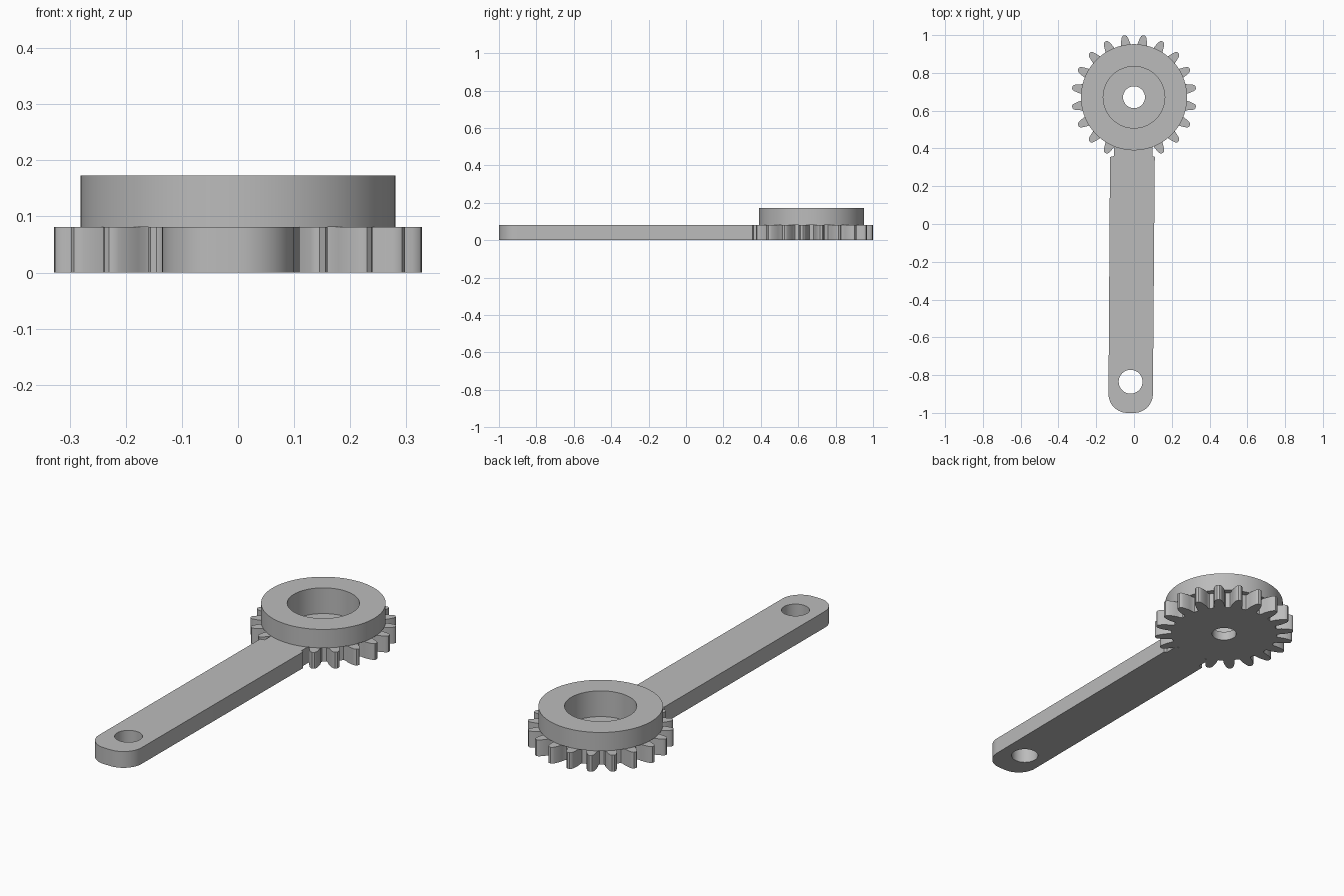
import bpy, bmesh
from math import cos, sin, pi, radians, atan2

if "Cube" in bpy.data.objects:
    bpy.data.objects.remove(bpy.data.objects["Cube"])

GEAR_Y = 0.671
PLATE = 0.081
TOP = 0.173
FLOOR = 0.045
TEETH = 20

grey = bpy.data.materials.new("plain_grey")
grey.use_nodes = True
colour = (0.5, 0.5, 0.5, 1)
grey.diffuse_color = colour
grey.node_tree.nodes["Principled BSDF"].inputs["Base Color"].default_value = colour


def prism(name, outline, z0, z1):
    """Extrude a counter-clockwise outline between two heights."""
    bm = bmesh.new()
    face = bm.faces.new([bm.verts.new((x, y, z0)) for x, y in outline])
    ext = bmesh.ops.extrude_face_region(bm, geom=[face], use_keep_orig=True)
    verts = [v for v in ext["geom"] if isinstance(v, bmesh.types.BMVert)]
    bmesh.ops.translate(bm, verts=verts, vec=(0, 0, z1 - z0))
    bmesh.ops.recalc_face_normals(bm, faces=bm.faces)
    mesh = bpy.data.meshes.new(name)
    bm.to_mesh(mesh)
    bm.free()
    mesh.materials.append(grey)
    obj = bpy.data.objects.new(name, mesh)
    bpy.context.collection.objects.link(obj)
    return obj


def arc(cx, cy, r, start, end, n):
    angles = [radians(start + (end - start) * i / n) for i in range(n + 1)]
    return [(cx + r * cos(a), cy + r * sin(a)) for a in angles]


def circle(cx, cy, r, n=64):
    return arc(cx, cy, r, 0, 360, n)[:-1]


def select_only(obj):
    bpy.ops.object.select_all(action='DESELECT')
    obj.select_set(True)
    bpy.context.view_layer.objects.active = obj


def cut(obj, outline, z0, z1):
    """Cut a prism-shaped hole out of an object."""
    cutter = prism("hole_cutter", outline, z0, z1)
    cutter.hide_render = True
    mod = obj.modifiers.new("hole", 'BOOLEAN')
    mod.operation = 'DIFFERENCE'
    mod.solver = 'EXACT'
    mod.object = cutter
    select_only(obj)
    bpy.ops.object.modifier_apply(modifier=mod.name)
    bpy.data.objects.remove(cutter)


# Gear: rounded teeth on a body that is narrower than the ring above
flank = [(0.253, 0.030), (0.262, 0.026), (0.280, 0.026), (0.300, 0.022),
         (0.318, 0.017), (0.327, 0.012), (0.331, 0.006)]
tooth = [(r, -w) for r, w in flank] + [(r, w) for r, w in reversed(flank)]
gear_outline = []
for i in range(TEETH):
    a = 2 * pi * (i + 0.5) / TEETH
    for r, w in tooth:
        t = a + atan2(w, r)
        gear_outline.append((r * cos(t), GEAR_Y + r * sin(t)))
gear = prism("gear", gear_outline, 0, PLATE)
cut(gear, circle(0, GEAR_Y, 0.058), -0.1, 0.3)
cut(gear, circle(0, GEAR_Y, 0.163), FLOOR, 0.3)

# Raised ring on the gear
ring = prism("raised_ring", circle(0, GEAR_Y, 0.281, 96), PLATE, TOP)
cut(ring, circle(0, GEAR_Y, 0.163), 0, 0.3)

# Arm: slightly tilted bar with a rounded end and a narrow neck at the gear
arm_outline = (arc(-0.035, -0.900, 0.100, 180, 270, 12)
               + arc(0.000, -0.900, 0.100, 270, 360, 12)
               + [(0.110, 0.355), (0.097, 0.360), (0.097, 0.430),
                  (-0.105, 0.430), (-0.105, 0.360), (-0.127, 0.355)])
arm = prism("arm", arm_outline, 0, PLATE)
cut(arm, circle(-0.018, -0.835, 0.063), -0.1, 0.3)

for obj in (gear, ring, arm):
    select_only(obj)
    bpy.ops.object.shade_smooth_by_angle(angle=radians(30))
